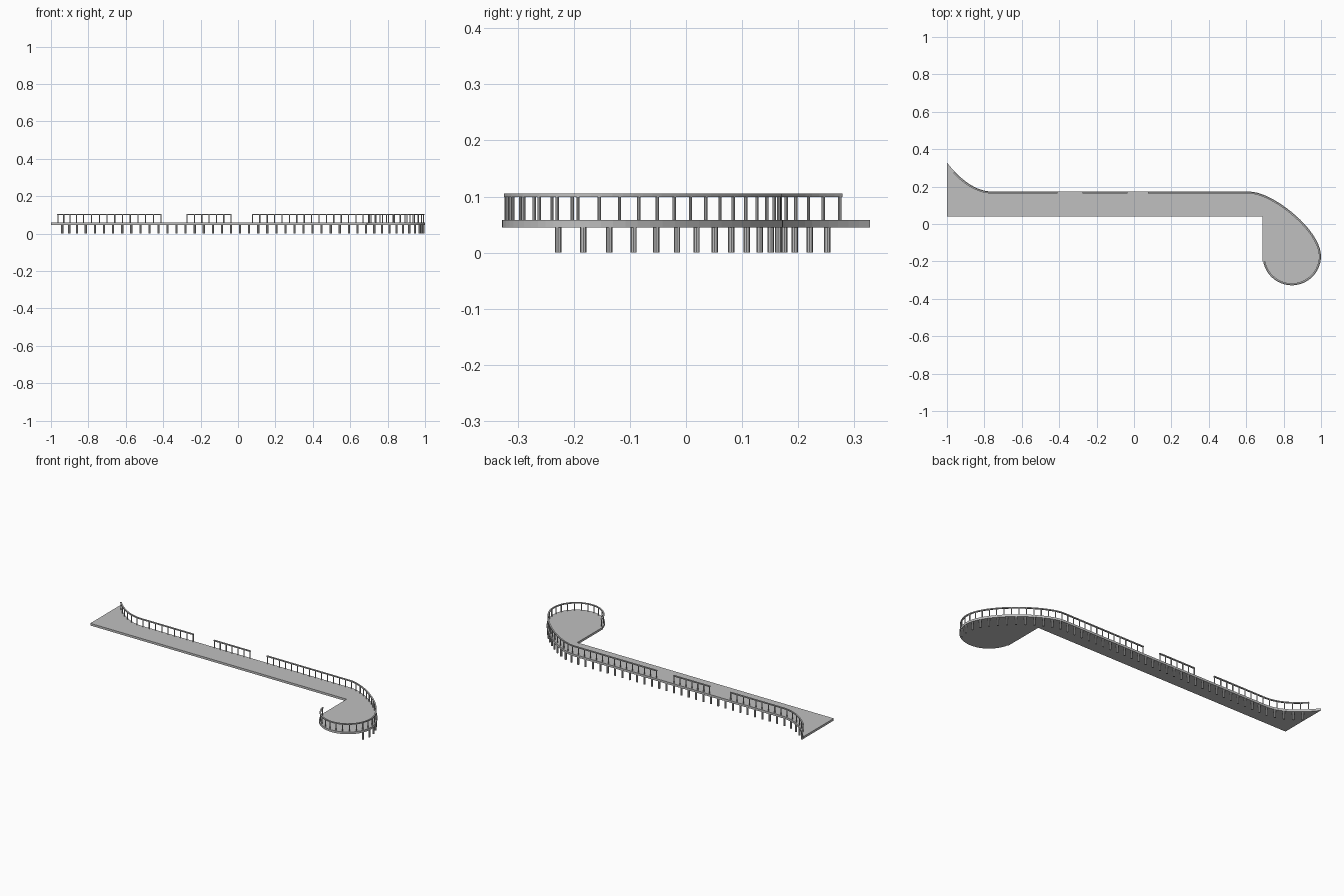
import bpy, bmesh, math
from mathutils import Vector
from mathutils.geometry import interpolate_bezier

if "Cube" in bpy.data.objects:
    bpy.data.objects.remove(bpy.data.objects["Cube"])

grey = bpy.data.materials.new("concrete_grey")
grey.use_nodes = True
grey.diffuse_color = (0.53, 0.53, 0.53, 1)
grey.node_tree.nodes["Principled BSDF"].inputs["Base Color"].default_value = grey.diffuse_color

DECK_LOW, DECK_TOP = 0.045, 0.058
RAIL_LOW, RAIL_TOP = 0.099, 0.105


def finish(name, bm):
    bmesh.ops.recalc_face_normals(bm, faces=bm.faces)
    mesh = bpy.data.meshes.new(name)
    bm.to_mesh(mesh)
    bm.free()
    mesh.materials.append(grey)
    obj = bpy.data.objects.new(name, mesh)
    bpy.context.collection.objects.link(obj)
    return obj


def bezier(a, b, c, d, count):
    pts = interpolate_bezier(*[Vector((*p, 0)) for p in (a, b, c, d)], count)
    return [Vector((p.x, p.y)) for p in pts]


# Outer edge: flared end, straight run, wide bend and round platform
edge = bezier((-1, 0.328), (-0.93, 0.24), (-0.85, 0.175), (-0.757, 0.173), 14)
edge += bezier((0.62, 0.173), (0.74, 0.173), (1, -0.03), (1, -0.172), 22)
centre, radius = Vector((0.844, -0.172)), 0.156
for i in range(1, 29):
    a = math.radians(-169) * i / 28
    edge.append(centre + radius * Vector((math.cos(a), math.sin(a))))

# Running distance along the edge
dist = [0.0]
for p, q in zip(edge, edge[1:]):
    dist.append(dist[-1] + (q - p).length)


def station(s, inset):
    """Point at distance s along the edge, moved inward by inset."""
    i = next((k for k in range(len(edge) - 2) if dist[k + 1] >= s), len(edge) - 2)
    d = (edge[i + 1] - edge[i]).normalized()
    return edge[i] + d * (s - dist[i]) + inset * Vector((d.y, -d.x))


def at_x(x):
    """Distance along the edge where it reaches x."""
    i = next(k for k in range(len(edge)) if edge[k + 1].x >= x)
    t = (x - edge[i].x) / (edge[i + 1].x - edge[i].x)
    return dist[i] + t * (dist[i + 1] - dist[i])


def spaced(start, end, gap):
    n = round((end - start) / gap)
    return [start + (end - start) * i / n for i in range(n + 1)]


def columns(name, stops, inset, r, low, high):
    bm = bmesh.new()
    for s in stops:
        p = station(s, inset)
        made = bmesh.ops.create_cone(bm, cap_ends=True, segments=8, radius1=r,
                                     radius2=r, depth=high - low)
        bmesh.ops.translate(bm, verts=made["verts"], vec=(p.x, p.y, (low + high) / 2))
    finish(name, bm)


def handrail(name, start, end, inset, width):
    bm = bmesh.new()
    rings = []
    for s in spaced(start, end, 0.02):
        ring = []
        for off, z in ((-1, RAIL_LOW), (1, RAIL_LOW), (1, RAIL_TOP), (-1, RAIL_TOP)):
            p = station(s, inset + off * width / 2)
            ring.append(bm.verts.new((p.x, p.y, z)))
        rings.append(ring)
    for a, b in zip(rings, rings[1:]):
        for k in range(4):
            bm.faces.new((a[k], a[k - 1], b[k - 1], b[k]))
    bm.faces.new(rings[0])
    bm.faces.new(rings[-1])
    finish(name, bm)


# Deck slab
bm = bmesh.new()
outline = edge + [Vector((0.687, -0.2)), Vector((0.687, 0.04)), Vector((-1, 0.04))]
base = bm.faces.new([bm.verts.new((p.x, p.y, DECK_LOW)) for p in outline])
top = bmesh.ops.extrude_face_region(bm, geom=[base], use_keep_orig=True)["geom"]
bmesh.ops.translate(bm, vec=(0, 0, DECK_TOP - DECK_LOW),
                    verts=[v for v in top if isinstance(v, bmesh.types.BMVert)])
finish("deck", bm)

# Three railings with gaps between them
runs = {"west": (at_x(-0.957), at_x(-0.408)),
        "middle": (at_x(-0.272), at_x(-0.034)),
        "east": (at_x(0.077), dist[-1])}
for side, (start, end) in runs.items():
    handrail(side + "_handrail", start - 0.003, end, 0.007, 0.008)
    columns(side + "_railing_posts", spaced(start, end - 0.003, 0.04),
            0.007, 0.003, DECK_TOP - 0.002, RAIL_LOW + 0.001)

# Support piles under the outer edge
bend_end = dist[-1] - radius * math.radians(169)
columns("support_piles", spaced(at_x(-0.935), bend_end + 0.06, 0.048),
        0.007, 0.0057, 0, DECK_LOW + 0.002)
